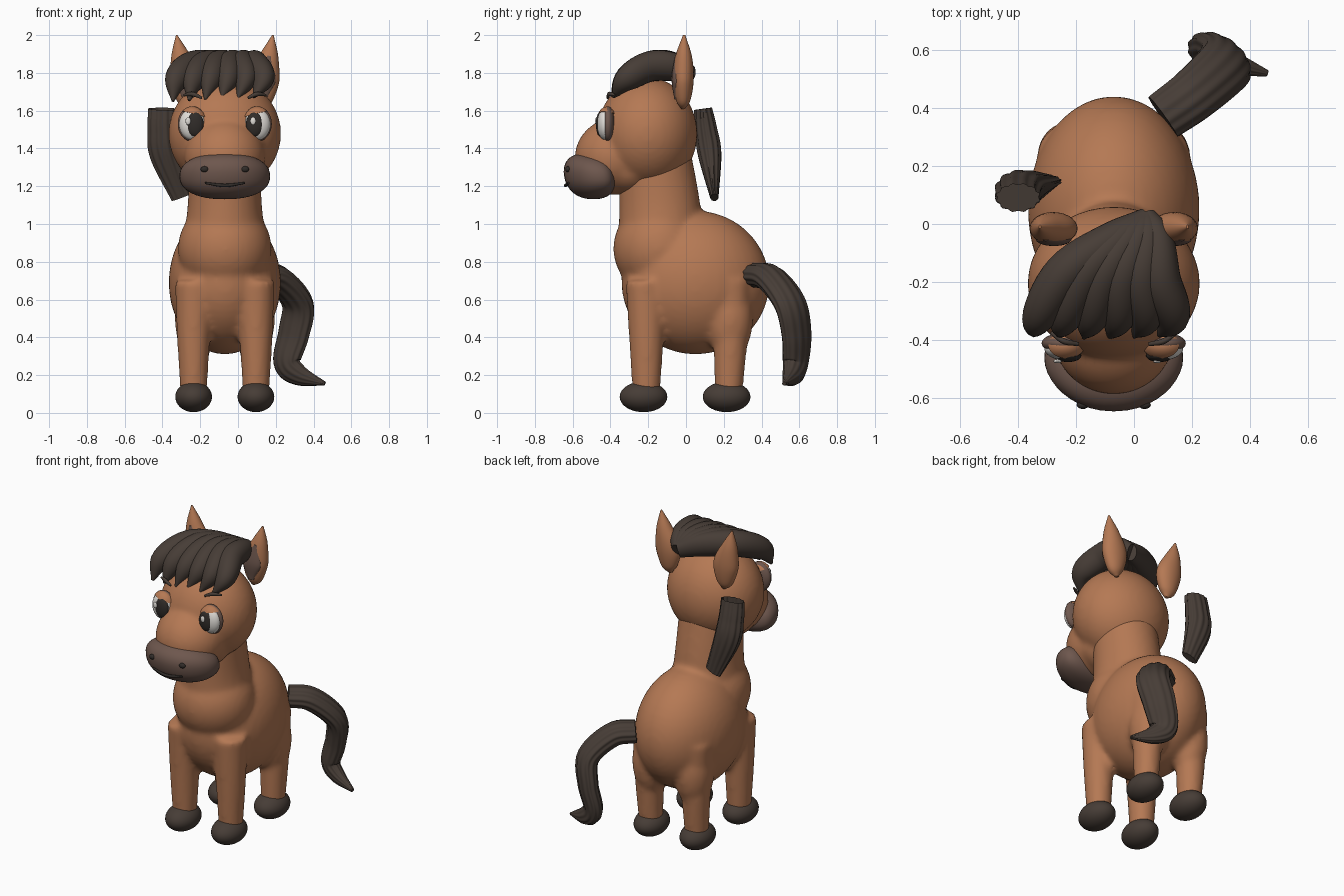
import bpy, bmesh, math
from mathutils import Vector, Matrix

cube = bpy.data.objects.get("Cube")
if cube:
    bpy.data.objects.remove(cube, do_unlink=True)

CX = -0.07  # the body's mirror plane


def material(name, rgb):
    m = bpy.data.materials.new(name)
    m.diffuse_color = (*rgb, 1)
    m.use_nodes = True
    m.node_tree.nodes["Principled BSDF"].inputs["Base Color"].default_value = (*rgb, 1)
    return m


COAT = material("chestnut_coat", (0.46, 0.19, 0.088))
HAIR = material("dark_hair", (0.062, 0.046, 0.037))
MUZZLE = material("grey_brown_muzzle", (0.155, 0.095, 0.075))
WHITE = material("eye_white", (0.75, 0.72, 0.68))
BLACK = material("dark_pupil", (0.03, 0.025, 0.022))


def finish(bm, name, mat, remesh=0, angle=50):
    bmesh.ops.recalc_face_normals(bm, faces=bm.faces)
    me = bpy.data.meshes.new(name)
    bm.to_mesh(me)
    bm.free()
    ob = bpy.data.objects.new(name, me)
    bpy.context.collection.objects.link(ob)
    me.materials.append(mat)
    if remesh:
        r = ob.modifiers.new("blend", 'REMESH')
        r.mode, r.voxel_size, r.use_smooth_shade = 'VOXEL', 0.016, True
        s = ob.modifiers.new("soften", 'SMOOTH')
        s.factor, s.iterations = 0.5, remesh
    bpy.ops.object.select_all(action='DESELECT')
    ob.select_set(True)
    bpy.context.view_layer.objects.active = ob
    if remesh:
        bpy.ops.object.shade_smooth()
    else:
        bpy.ops.object.shade_smooth_by_angle(angle=math.radians(angle))
    return ob


def add_ball(bm, loc, radii, tilt=0):
    m = Matrix.Translation(loc) @ Matrix.Rotation(tilt, 4, 'X') @ Matrix.Diagonal((*radii, 1))
    return bmesh.ops.create_uvsphere(bm, u_segments=40, v_segments=24, radius=1, matrix=m)["verts"]


def ball(name, mat, loc, radii, tilt=0):
    bm = bmesh.new()
    add_ball(bm, loc, radii, tilt)
    return finish(bm, name, mat)


def spline(pts, n):
    """Catmull-Rom samples through points of any dimension."""
    p = [Vector(q) for q in pts]
    p = [2 * p[0] - p[1]] + p + [2 * p[-1] - p[-2]]
    out = []
    for k in range(n + 1):
        f = k / n * (len(p) - 3)
        i = min(int(f), len(p) - 4)
        t = f - i
        a, b, c, d = p[i:i + 4]
        out.append(0.5 * (2 * b + (c - a) * t + (2 * a - 5 * b + 4 * c - d) * t * t
                          + (3 * b - a - 3 * c + d) * t ** 3))
    return out


def add_tube(bm, path, sizes, side=(1, 0, 0), ribs=0, depth=0.0, n=24, seg=28):
    """Sweep an oval of (width, thickness) along a path; ribs groove it like hair."""
    c, w = spline(path, n), spline(sizes, n)
    side = Vector(side)
    rings = []
    for k in range(n + 1):
        t = (c[min(k + 1, n)] - c[max(k - 1, 0)]).normalized()
        side = (side - t * side.dot(t)).normalized()
        up = t.cross(side)
        ring = []
        for j in range(seg):
            a = math.tau * j / seg
            r = 1 - depth * (0.5 + 0.5 * math.cos(ribs * a)) if ribs else 1
            ring.append(bm.verts.new(c[k] + side * math.cos(a) * w[k][0] * r
                                     + up * math.sin(a) * w[k][1] * r))
        rings.append(ring)
    for A, B in zip(rings, rings[1:]):
        for j in range(seg):
            bm.faces.new((A[j], A[(j + 1) % seg], B[(j + 1) % seg], B[j]))
    bm.faces.new(rings[0])
    return bm.faces.new(rings[-1]), rings


def tube(name, mat, *args, **kw):
    bm = bmesh.new()
    add_tube(bm, *args, **kw)
    return finish(bm, name, mat)


# Body: barrel, chest, neck and legs blended into one skin
bm = bmesh.new()
add_ball(bm, (CX, 0.05, 0.69), (0.297, 0.392, 0.38))
add_ball(bm, (CX, -0.14, 0.87), (0.248, 0.245, 0.25))
add_tube(bm, [(CX, -0.13, 0.85), (CX, -0.14, 1.1), (CX, -0.17, 1.4)],
         [(0.23, 0.23), (0.197, 0.215), (0.19, 0.19)])
for s in (-1, 1):
    x = CX + s * 0.165
    for y in (-0.21, 0.235):
        hind = y > 0
        add_tube(bm, [(x, y - 0.01 * hind, 0.1), (x, y, 0.4), (x - s * 0.01, y, 0.7)],
                 [(0.07, 0.073), (0.088, 0.092), (0.11, 0.11)])
    add_ball(bm, (CX + s * 0.15, 0.23, 0.5), (0.115, 0.125, 0.22))
finish(bm, "body", COAT, remesh=9)

# Hooves
for s, lr in ((-1, "right"), (1, "left")):
    for y, fb in ((-0.225, "front"), (0.215, "hind")):
        ball(f"{fb}_{lr}_hoof", HAIR, (CX + s * 0.165, y, 0.085), (0.097, 0.126, 0.081))

# Head: skull, snout and jaw blended
bm = bmesh.new()
add_ball(bm, (CX, -0.205, 1.478), (0.298, 0.265, 0.298))
add_ball(bm, (CX, -0.37, 1.36), (0.215, 0.22, 0.205), 0.3)
add_ball(bm, (CX, -0.3, 1.3), (0.2, 0.17, 0.15))
finish(bm, "head", COAT, remesh=6)

# Muzzle, squared off a little, with nostrils and mouth
bm = bmesh.new()
for v in add_ball(bm, (0, 0, 0), (1, 1, 1)):
    v.co = Vector([math.copysign(abs(q) ** 0.88, q) for q in v.co])
    wrap = 0.05 * v.co.x ** 2
    v.co = Vector((CX + v.co.x * 0.24, -0.51 + v.co.y * 0.135 + wrap - v.co.z * 0.02,
                   1.253 + v.co.z * 0.122))
finish(bm, "muzzle", MUZZLE)
for s, lr in ((-1, "right"), (1, "left")):
    ball(f"{lr}_nostril", BLACK, (CX + s * 0.107, -0.625, 1.29), (0.021, 0.014, 0.016))
tube("mouth", BLACK, [(CX - 0.105, -0.622, 1.217), (CX, -0.638, 1.204), (CX + 0.105, -0.622, 1.217)],
     [(0.005, 0.005), (0.009, 0.009), (0.005, 0.005)], side=(0, 0, 1), seg=10)

# Eyes, lids, brows and ears
for s, lr in ((-1, "right"), (1, "left")):
    x = CX + s * 0.172
    ball(f"{lr}_eye_rim", MUZZLE, (x, -0.412, 1.53), (0.077, 0.036, 0.093))
    ball(f"{lr}_eyeball", WHITE, (x, -0.428, 1.528), (0.068, 0.042, 0.083))
    ball(f"{lr}_pupil", BLACK, (x - s * 0.014, -0.455, 1.528), (0.046, 0.022, 0.064))
    ball(f"{lr}_eye_glint", WHITE, (x - 0.022, -0.474, 1.545), (0.014, 0.007, 0.02))
    bm = bmesh.new()
    add_ball(bm, (x, -0.42, 1.53), (0.078, 0.056, 0.091))
    cut = bmesh.ops.bisect_plane(bm, geom=bm.verts[:] + bm.edges[:] + bm.faces[:],
                                 plane_co=(x, -0.42, 1.582), plane_no=(-s * 0.25, 0.1, 1),
                                 clear_inner=True)
    bmesh.ops.edgeloop_fill(bm, edges=[e for e in cut["geom_cut"] if isinstance(e, bmesh.types.BMEdge)])
    finish(bm, f"{lr}_eyelid", COAT)
    tube(f"{lr}_brow", HAIR, [(x + s * 0.045, -0.375, 1.682), (x, -0.405, 1.688), (x - s * 0.05, -0.415, 1.668)],
         [(0.006, 0.006), (0.012, 0.01), (0.007, 0.007)], side=(0, 0, 1), seg=12)
    ex = CX + s * 0.2
    path = [(ex - s * 0.01, -0.015, 1.61), (ex, -0.015, 1.66), (ex + s * 0.008, -0.015, 1.77),
            (ex + s * 0.035, -0.012, 1.89), (ex + s * 0.055, -0.01, 2.0)]
    tube(f"{lr}_ear", COAT, path,
         [(0.012, 0.01), (0.055, 0.04), (0.082, 0.056), (0.05, 0.043), (0.004, 0.006)])
    inner = [(px, -0.052, pz) for px, _, pz in path[1:4]]
    tube(f"{lr}_inner_ear", MUZZLE, inner, [(0.02, 0.01), (0.062, 0.024), (0.01, 0.006)])

# Forelock: a fan of locks swept forward from one root
for i in range(6):
    f = i / 5
    tip = (-0.345 + 0.43 * f, -0.395 + 0.02 * abs(f - 0.5), 1.65 + 0.02 * f)
    mid = (-0.235 + 0.32 * f, -0.17 - 0.02 * f, 1.835)
    low = (tip[0] + 0.02 + 0.025 * f, -0.315, 1.765)
    tube(f"forelock_{i + 1}", HAIR, [(0.04, 0.02, 1.79), (mid[0] * 0.5 + 0.03, -0.06, 1.83), mid, low, tip],
         [(0.035, 0.05), (0.062, 0.076), (0.075, 0.082), (0.06, 0.068), (0.006, 0.008)],
         side=(1, -0.6, 0))

# Hanging mane lock with an open, hollowed top
bm = bmesh.new()
_, rings = add_tube(bm, [(-0.4, 0.09, 1.61), (-0.4, 0.105, 1.5), (-0.385, 0.125, 1.37), (-0.3, 0.15, 1.14)],
                    [(0.078, 0.05), (0.082, 0.062), (0.085, 0.064), (0.055, 0.022)],
                    ribs=12, depth=0.1, seg=72)
top = [f for f in bm.faces if len(f.verts) > 4 and rings[0][0] in f.verts]
bmesh.ops.inset_region(bm, faces=top, thickness=0.008)
bmesh.ops.translate(bm, verts=top[0].verts[:], vec=(0, 0, -0.05))
finish(bm, "mane_lock", HAIR)

# Tail
tube("tail", HAIR,
     [(0.1, 0.37, 0.73), (0.21, 0.45, 0.71), (0.315, 0.55, 0.58), (0.295, 0.585, 0.42),
      (0.26, 0.58, 0.27), (0.325, 0.56, 0.2), (0.46, 0.52, 0.155)],
     [(0.088, 0.066), (0.095, 0.07), (0.103, 0.066), (0.1, 0.06),
      (0.085, 0.055), (0.06, 0.045), (0.01, 0.012)],
     side=(0.75, -0.65, 0), ribs=12, depth=0.07, n=48, seg=72)
